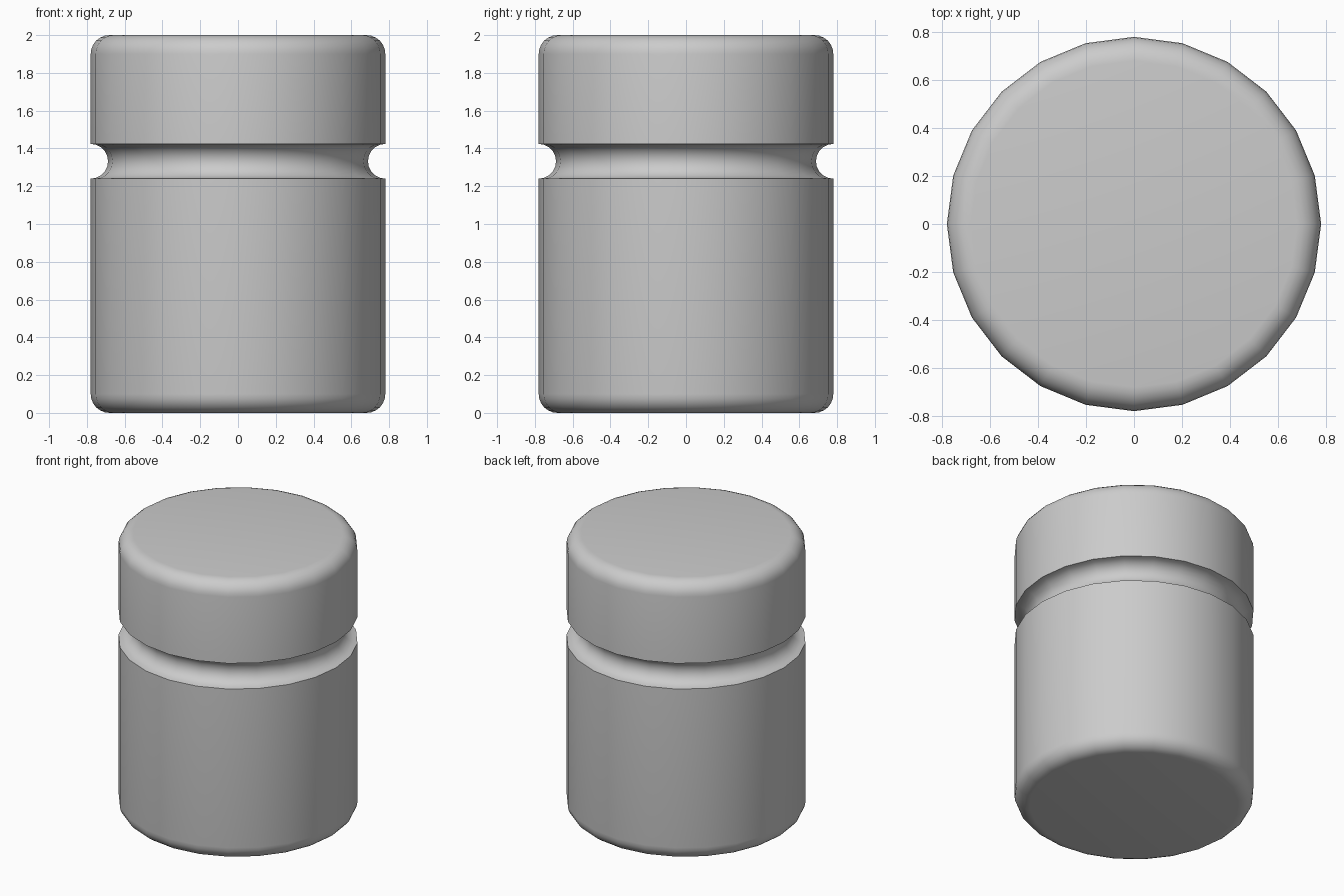
import bpy, bmesh
from math import sin, cos, pi, radians

if "Cube" in bpy.data.objects:
    bpy.data.objects.remove(bpy.data.objects["Cube"])

SIDES = 24
R, H = 0.78, 2.0
ROUND = 0.1
GROOVE_Z, GROOVE_R = 1.332, 0.092


def arc(cx, cz, r, a0, a1, steps):
    """Points (radius, z) along an arc, angles in degrees."""
    return [(cx + r * cos(radians(a0 + (a1 - a0) * i / steps)),
             cz + r * sin(radians(a0 + (a1 - a0) * i / steps)))
            for i in range(steps + 1)]


# Profile from the bottom up: rounded foot, half-round groove, rounded lid
profile = (arc(R - ROUND, ROUND, ROUND, -90, 0, 6)
           + arc(R, GROOVE_Z, GROOVE_R, 270, 90, 10)
           + arc(R - ROUND, H - ROUND, ROUND, 0, 90, 6))

# Turn the profile around z
bm = bmesh.new()
rings = [[bm.verts.new((r * cos(2 * pi * i / SIDES), r * sin(2 * pi * i / SIDES), z))
          for i in range(SIDES)] for r, z in profile]
for low, high in zip(rings, rings[1:]):
    for i in range(SIDES):
        j = (i + 1) % SIDES
        bm.faces.new((low[i], low[j], high[j], high[i]))

# Flat end caps
bm.faces.new(rings[0][::-1])
bm.faces.new(rings[-1])
bmesh.ops.recalc_face_normals(bm, faces=bm.faces)

mesh = bpy.data.meshes.new("grooved_cylinder")
bm.to_mesh(mesh)
bm.free()
body = bpy.data.objects.new("grooved_cylinder", mesh)
bpy.context.collection.objects.link(body)

# Smooth sides, sharp groove rims
bpy.context.view_layer.objects.active = body
body.select_set(True)
bpy.ops.object.shade_smooth_by_angle(angle=radians(40))
